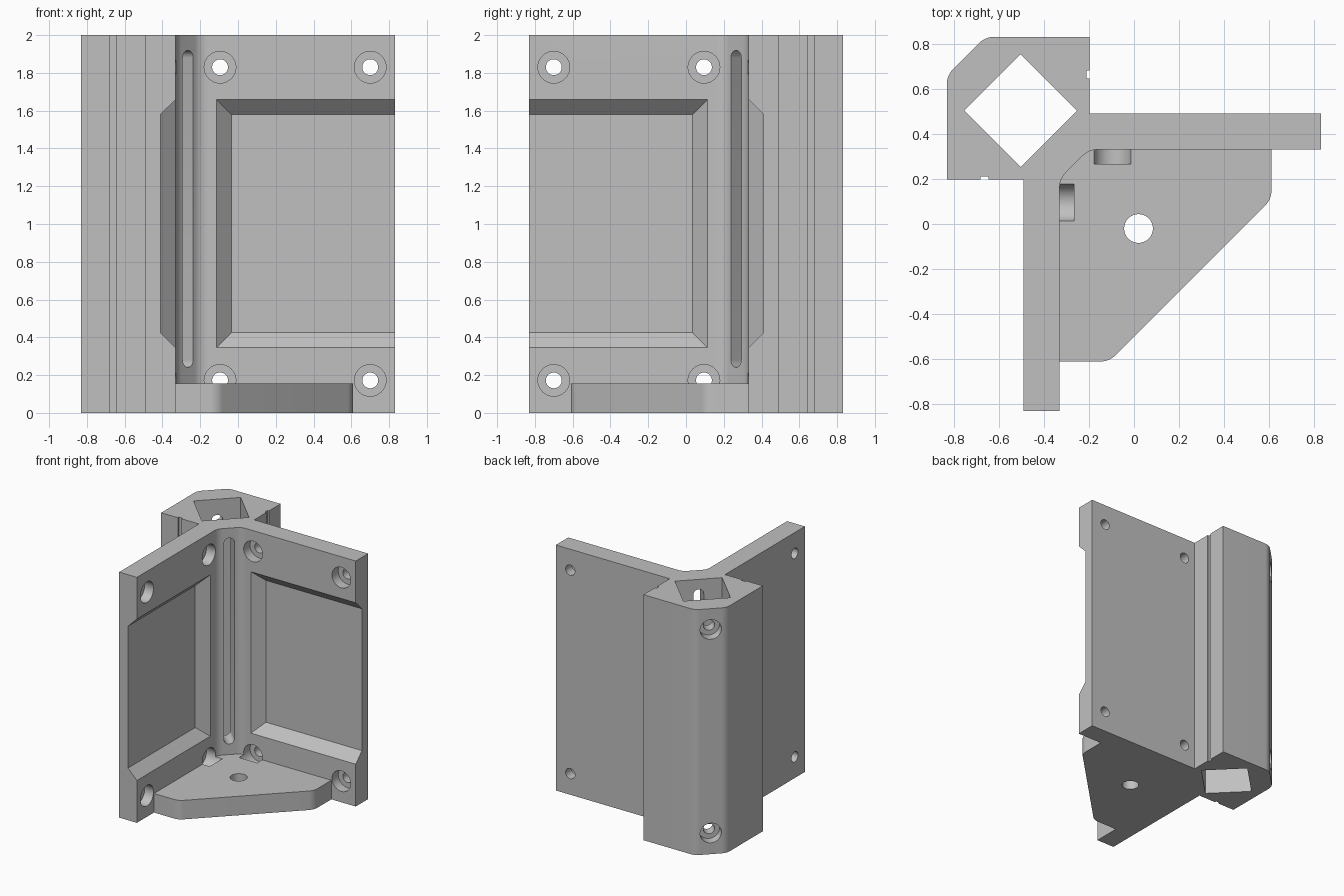
import bpy, bmesh, math
from mathutils import Vector

default = bpy.data.objects.get("Cube")
if default:
    bpy.data.objects.remove(default, do_unlink=True)

grey = bpy.data.materials.new("light grey")
grey.use_nodes = True
grey.diffuse_color = (0.53, 0.53, 0.53, 1)
grey.node_tree.nodes["Principled BSDF"].inputs["Base Color"].default_value = (0.53, 0.53, 0.53, 1)

UP = Vector((0, 0, 1))
OUT = Vector((-1, 1, 0)).normalized()    # from the inner corner towards the post
SIDE = Vector((1, 1, 0)).normalized()


def swap(v):
    """Mirror across the diagonal plane shared by both walls."""
    return Vector((-v[1], -v[0], v[2] if len(v) > 2 else 0))


def loft(name, a, b):
    """Closed solid between two matching rings."""
    bm = bmesh.new()
    ra, rb = [bm.verts.new(p) for p in a], [bm.verts.new(p) for p in b]
    bm.faces.new(ra)
    bm.faces.new(rb[::-1])
    for i in range(len(ra)):
        j = (i + 1) % len(ra)
        bm.faces.new((ra[i], rb[i], rb[j], ra[j]))
    bmesh.ops.recalc_face_normals(bm, faces=bm.faces)
    mesh = bpy.data.meshes.new(name)
    bm.to_mesh(mesh)
    bm.free()
    mesh.materials.append(grey)
    ob = bpy.data.objects.new(name, mesh)
    bpy.context.collection.objects.link(ob)
    return ob


def prism(name, ring, sweep):
    return loft(name, ring, [p + sweep for p in ring])


def cylinder(start, end, radius, n=32):
    start, end = Vector(start), Vector(end)
    across = (end - start).cross(UP).normalized()
    if across.length < 0.5:
        across = Vector((1, 0, 0))
    other = (end - start).normalized().cross(across)
    ring = [start + radius * (math.cos(t) * across + math.sin(t) * other)
            for t in (2 * math.pi * i / n for i in range(n))]
    return prism("drill", ring, end - start)


def fillet(prev, corner, nxt, t=0.04, steps=8):
    """Arc that rounds a corner, with tangent length t."""
    p, c, q = (Vector((*v, 0)) for v in (prev, corner, nxt))
    d1, d2 = (p - c).normalized(), (q - c).normalized()
    half = d1.angle(d2) / 2
    centre = c + (d1 + d2).normalized() * t / math.cos(half)
    s, e = c + d1 * t - centre, c + d2 * t - centre
    w = s.angle(e)
    return [centre + (s * math.sin(w * (1 - k)) + e * math.sin(w * k)) / math.sin(w)
            for k in (i / steps for i in range(steps + 1))]


def symmetric(half):
    return half + [swap(p) for p in reversed(half)]


def combine(target, tool, operation="DIFFERENCE"):
    tool.hide_render = True
    mod = target.modifiers.new("cut", "BOOLEAN")
    mod.operation, mod.solver, mod.object = operation, "EXACT", tool
    bpy.context.view_layer.objects.active = target
    bpy.ops.object.modifier_apply(modifier=mod.name)
    bpy.data.objects.remove(tool, do_unlink=True)


# Walls and post: half the outline, from the inner corner to the outer corner
half = fillet((-0.33, 0.20), (-0.20, 0.33), (0.83, 0.33))
half += [Vector((*p, 0)) for p in (
    (0.83, 0.33), (0.83, 0.49), (-0.197, 0.49),
    (-0.197, 0.645), (-0.21, 0.645), (-0.21, 0.68), (-0.197, 0.68), (-0.197, 0.83))]
half += fillet((-0.2, 0.83), (-0.66, 0.83), (-0.83, 0.66))
bracket = prism("corner_bracket", symmetric(half), UP * 2)

# Base plate, tucked into the walls
half = [Vector((-0.35, 0.37, 0)), Vector((0.61, 0.37, 0))]
half += fillet((0.61, 0.33), (0.61, 0.11), (-0.11, -0.61))
combine(bracket, prism("base_plate", symmetric(half)[:-1], UP * 0.155), "UNION")
combine(bracket, cylinder((0.02, -0.02, -0.1), (0.02, -0.02, 0.3), 0.064))

# Square channel through the post
c, r = Vector((-0.503, 0.503, -0.1)), 0.25
combine(bracket, prism("channel", [c + Vector(d) * r for d in (
    (1, 0, 0), (0, 1, 0), (-1, 0, 0), (0, -1, 0))], UP * 2.2))

# Round-ended slot from the inner corner into the channel
ring = []
for z, start in ((1.88, 0), (0.28, math.pi)):
    for i in range(13):
        t = start + math.pi * i / 12
        ring.append(OUT * 0.3 + SIDE * 0.039 * math.cos(t) + UP * (z + 0.039 * math.sin(t)))
combine(bracket, prism("slot", ring, OUT * 0.35))


# Sloped pocket in each wall, open at the far end
def pocket_ring(depth):
    x, y, low, high = -0.115 + depth, 0.33 + depth, 0.345 + depth, 1.66 - depth
    return [Vector(p) for p in ((x, y, low), (1, y, low), (1, y, high), (x, y, high))]


for mirror in (Vector, swap):
    combine(bracket, loft("pocket", [mirror(p) for p in pocket_ring(-0.02)],
                          [mirror(p) for p in pocket_ring(0.08)]))

# Counterbored screw holes in the walls and in the post's outer corner
for z in (0.172, 1.83):
    for mirror in (Vector, swap):
        for x in (-0.095, 0.70):
            for y0, y1, radius in ((0.265, 0.41, 0.084), (0.30, 0.60, 0.042)):
                combine(bracket, cylinder(mirror((x, y0, z)), mirror((x, y1, z)), radius))
    for inner, radius in ((0.975, 0.08), (0.80, 0.042)):
        combine(bracket, cylinder(OUT * inner + UP * z, OUT * 1.2 + UP * z, radius))

# Smooth the rounded corners and bores, keep the machined edges crisp
bpy.ops.object.select_all(action="DESELECT")
bracket.select_set(True)
bpy.context.view_layer.objects.active = bracket
bpy.ops.object.shade_smooth_by_angle(angle=math.radians(25))
